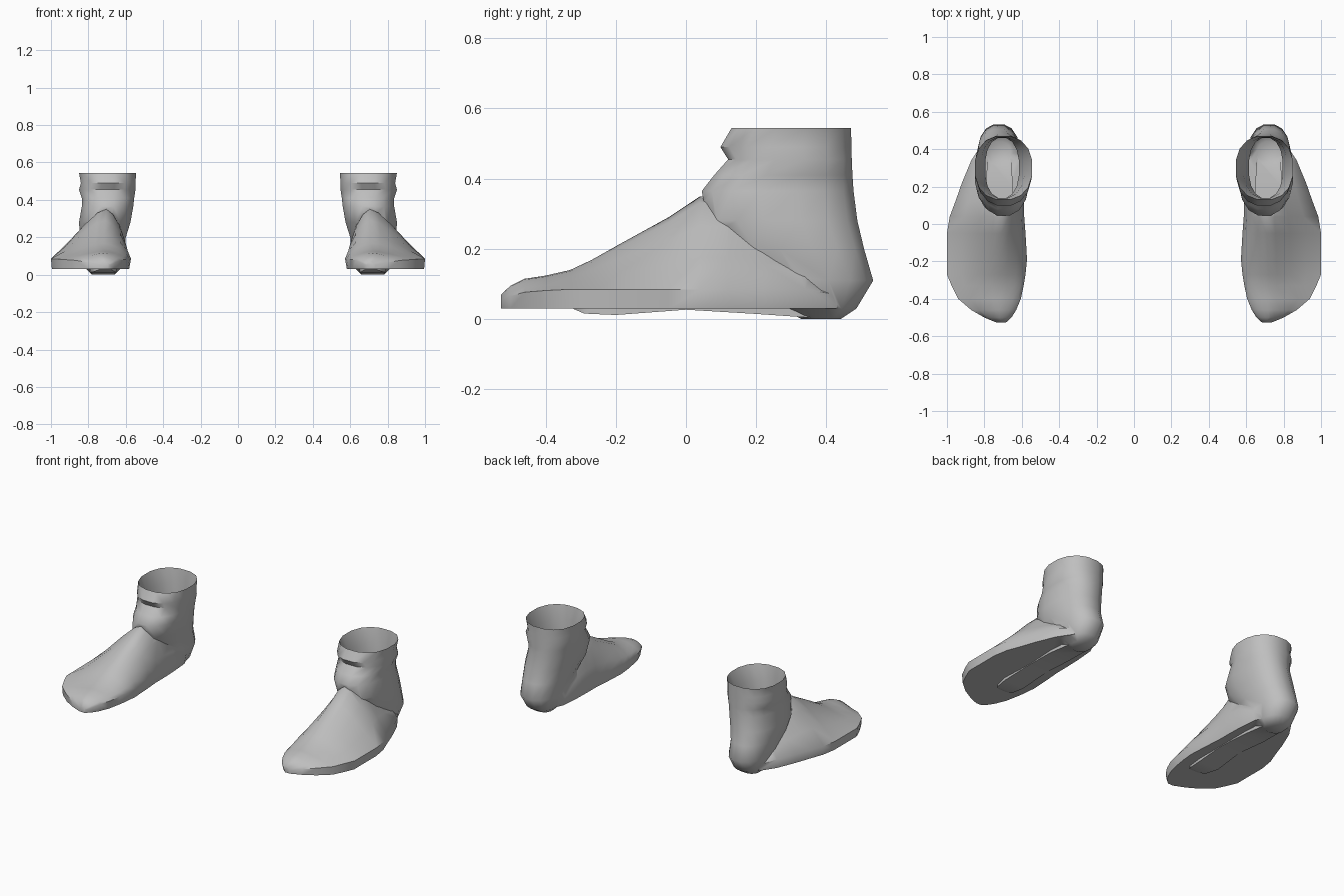
import bpy, bmesh, math

if "Cube" in bpy.data.objects:
    bpy.data.objects.remove(bpy.data.objects["Cube"])

grey = bpy.data.materials.new("plain grey")
grey.diffuse_color = (0.52, 0.52, 0.52, 1)
grey.use_nodes = True
grey.node_tree.nodes["Principled BSDF"].inputs["Base Color"].default_value = grey.diffuse_color


def loft(name, rings, caps=True):
    """Skin a list of closed rings that share one point count."""
    bm = bmesh.new()
    loops = [[bm.verts.new(p) for p in ring] for ring in rings]
    n = len(loops[0])
    for a, b in zip(loops, loops[1:]):
        for i in range(n):
            j = (i + 1) % n
            bm.faces.new((a[i], a[j], b[j], b[i]))
    if caps:
        bm.faces.new(loops[0])
        bm.faces.new(loops[-1])
    bmesh.ops.recalc_face_normals(bm, faces=bm.faces)
    mesh = bpy.data.meshes.new(name)
    bm.to_mesh(mesh)
    bm.free()
    mesh.materials.append(grey)
    obj = bpy.data.objects.new(name, mesh)
    bpy.context.collection.objects.link(obj)
    return obj


def oval(z, x0, x1, y0, y1, n=16, power=0.88):
    """Slightly squared horizontal oval inside the given limits."""
    pts = []
    for i in range(n):
        a = 2 * math.pi * (i + 0.5) / n
        c, s = math.cos(a), math.sin(a)
        k = 1 / math.cos(math.pi / n)
        x = min(1, abs(c) ** power * k) * math.copysign(1, c)
        y = min(1, abs(s) ** power * k) * math.copysign(1, s)
        pts.append(((x0 + x1) / 2 + x * (x1 - x0) / 2,
                    (y0 + y1) / 2 + y * (y1 - y0) / 2, z))
    return pts


def foot_section(y, x0, x1, ridge, h, base=0.03):
    """Upright slice of the foot: flat sole, short side walls, ridged top."""
    side = base + min(0.055, (h - base) * 0.55)
    pts = [(x0 + 0.01, base), (x1 - 0.005, base), (x1, side)]
    for t, f in ((0.72, 0.34), (0.42, 0.68), (0.16, 0.93)):
        pts.append((ridge + (x1 - ridge) * t, side + (h - side) * f))
    pts.append((ridge, h))
    for t, f in ((0.3, 0.9), (0.62, 0.66), (0.88, 0.32)):
        pts.append((ridge + (x0 - ridge) * t, side + (h - side) * f))
    pts.append((x0, side))
    return [(x, y, z) for x, z in pts]


# foot, sliced from toe to heel: y, inner x, outer x, ridge x, height
foot = loft("foot", [foot_section(*s) for s in (
    (-0.527, 0.685, 0.735, 0.71, 0.070),
    (-0.50, 0.655, 0.80, 0.72, 0.095),
    (-0.46, 0.63, 0.87, 0.72, 0.115),
    (-0.40, 0.605, 0.94, 0.72, 0.124),
    (-0.33, 0.59, 0.975, 0.72, 0.140),
    (-0.27, 0.58, 1.0, 0.72, 0.168),
    (-0.19, 0.572, 1.0, 0.715, 0.213),
    (-0.05, 0.58, 1.0, 0.71, 0.290),
    (0.04, 0.587, 0.985, 0.705, 0.350),
    (0.12, 0.587, 0.955, 0.70, 0.350),
    (0.22, 0.59, 0.92, 0.70, 0.300),
    (0.34, 0.60, 0.87, 0.70, 0.230),
    (0.43, 0.64, 0.81, 0.71, 0.100))])

# ankle and heel, sliced upward: z, x limits, y limits
ankle_rows = ((0.0, 0.66, 0.78, 0.33, 0.44), (0.03, 0.63, 0.81, 0.27, 0.485),
              (0.11, 0.61, 0.835, 0.20, 0.533), (0.20, 0.60, 0.845, 0.12, 0.507),
              (0.28, 0.575, 0.85, 0.06, 0.488), (0.365, 0.56, 0.835, 0.045, 0.477),
              (0.41, 0.555, 0.835, 0.08, 0.474), (0.455, 0.548, 0.85, 0.12, 0.472),
              (0.49, 0.548, 0.84, 0.098, 0.471), (0.545, 0.545, 0.85, 0.13, 0.47))
ankle = loft("ankle", [oval(*r) for r in ankle_rows])

# raised strip under the arch: y, inner x, outer x, bottom z
strip = loft("arch_strip", [
    [(x0, y, z), (x1, y, z), (x1, y, 0.055), (x0, y, 0.055)]
    for y, x0, x1, z in ((-0.32, 0.68, 0.74, 0.029), (-0.29, 0.66, 0.77, 0.016),
                         (-0.20, 0.65, 0.79, 0.012), (0.0, 0.65, 0.78, 0.027),
                         (0.20, 0.65, 0.79, 0.015), (0.36, 0.66, 0.78, 0.004))])

# join the solids into one skin
bpy.context.view_layer.objects.active = foot
for other in (ankle, strip):
    mod = foot.modifiers.new("join", 'BOOLEAN')
    mod.operation = 'UNION'
    mod.solver = 'EXACT'
    mod.object = other
    bpy.ops.object.modifier_apply(modifier=mod.name)
    bpy.data.objects.remove(other)
foot.name = "boot"

# open the top
bm = bmesh.new()
bm.from_mesh(foot.data)
lid = [f for f in bm.faces if all(v.co.z > 0.54 for v in f.verts)]
bmesh.ops.delete(bm, geom=lid, context='FACES')
bm.to_mesh(foot.data)
bm.free()

# lining narrowing inside the collar
lining = loft("lining", [oval(*ankle_rows[-1]), oval(0.46, 0.585, 0.82, 0.14, 0.462),
                         oval(0.32, 0.615, 0.795, 0.14, 0.46)], caps=False)
lining.data.flip_normals()

# smooth shading and the matching left side
for obj in (foot, lining):
    bpy.ops.object.select_all(action='DESELECT')
    obj.select_set(True)
    bpy.context.view_layer.objects.active = obj
    bpy.ops.object.shade_smooth_by_angle(angle=math.radians(50))
    obj.modifiers.new("pair", 'MIRROR').use_axis = (True, False, False)
